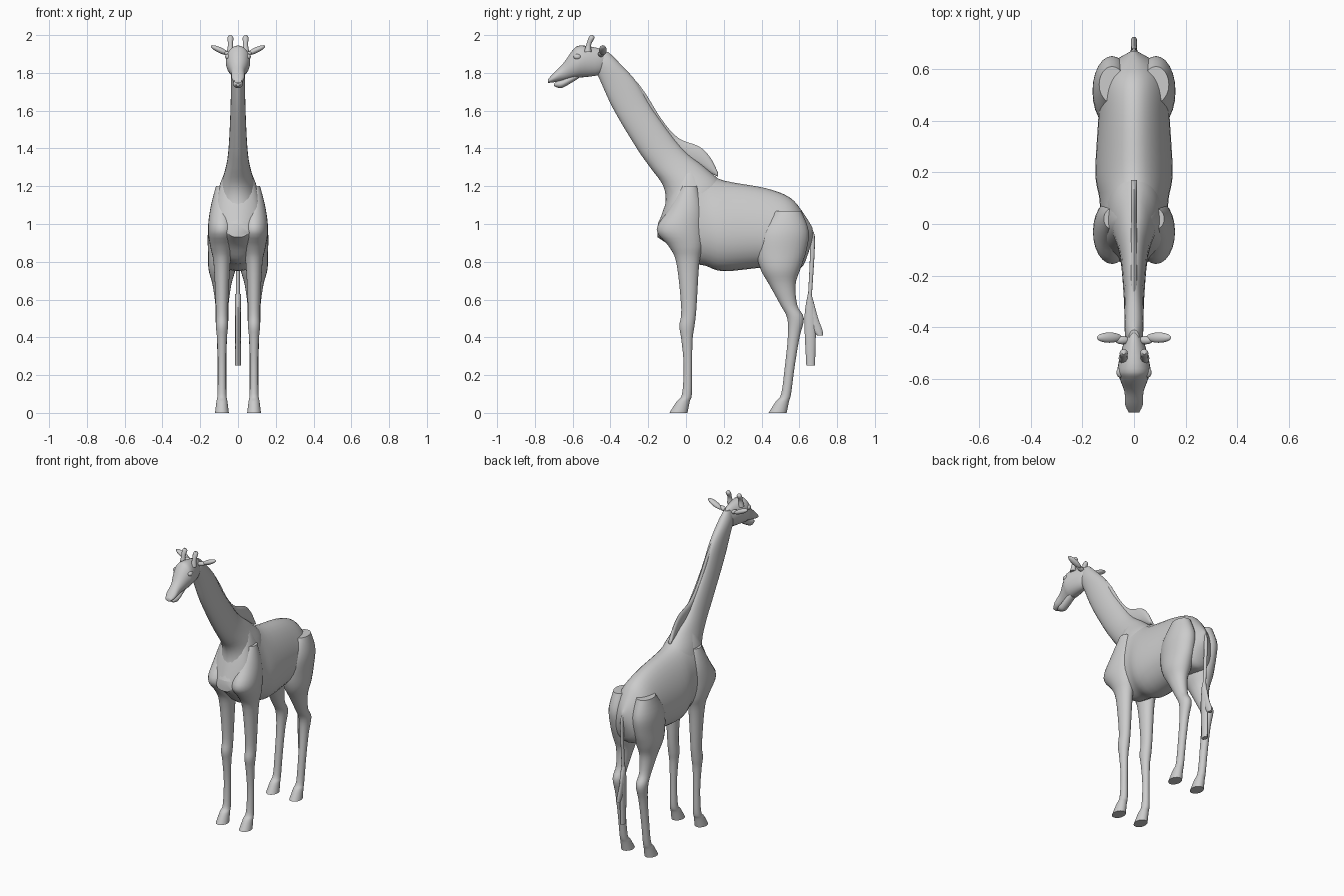
import bpy
import bmesh
from math import cos, sin, tau, radians
from mathutils import Vector, Matrix

default_cube = bpy.data.objects.get("Cube")
if default_cube:
    bpy.data.objects.remove(default_cube, do_unlink=True)

# One plain grey material for the whole animal
grey = bpy.data.materials.new("plain_grey")
grey.use_nodes = True
grey.diffuse_color = (.6, .6, .6, 1)
shader = grey.node_tree.nodes["Principled BSDF"]
shader.inputs["Base Color"].default_value = grey.diffuse_color


def finish(name, bm, mirror):
    """Turn a bmesh into a smooth shaded object, optionally on the other side."""
    if mirror:
        bmesh.ops.scale(bm, vec=(-1, 1, 1), verts=bm.verts)
    bmesh.ops.recalc_face_normals(bm, faces=bm.faces)
    mesh = bpy.data.meshes.new(name)
    bm.to_mesh(mesh)
    bm.free()
    mesh.materials.append(grey)
    obj = bpy.data.objects.new(name, mesh)
    bpy.context.collection.objects.link(obj)
    bpy.ops.object.select_all(action='DESELECT')
    obj.select_set(True)
    bpy.context.view_layer.objects.active = obj
    bpy.ops.object.shade_smooth_by_angle(angle=radians(45))


def spline(before, start, end, after, t):
    """Catmull-Rom blend from start to end."""
    leave, arrive = (end - before) / 2, (after - start) / 2
    gap = end - start
    bend = gap * 3 - leave * 2 - arrive
    return start + leave * t + bend * t * t + (leave + arrive - gap * 2) * t ** 3


def loft(name, stations, upright=False, base=0, gain=1, x=0,
         taper=0, segments=24, steps=4, mirror=False):
    """Skin oval rings. A station is position along the axis, ring centre,
    half depth and half width; a missing width follows base + gain * depth.
    Upright lofts run along z with level rings, others run along y."""
    rows = [Vector(s if len(s) == 4 else (*s, min(base + gain * s[2], .074)))
            for s in stations]
    padded = [rows[0], *rows, rows[-1]]
    sections = [spline(*padded[i:i + 4], k / steps)
                for i in range(len(rows) - 1) for k in range(steps)]
    sections.append(rows[-1])
    bm = bmesh.new()
    rings = []
    for along, centre, depth, width in sections:
        ring = []
        for k in range(segments):
            side, up = cos(tau * k / segments), sin(tau * k / segments)
            across = centre + depth * up
            y, z = (across, along) if upright else (along, across)
            ring.append(bm.verts.new((x + width * side * (1 - taper * up), y, z)))
        rings.append(ring)
    for low, high in zip(rings, rings[1:]):
        for k in range(segments):
            bm.faces.new((low[k - 1], low[k], high[k], high[k - 1]))
    bm.faces.new(rings[0])
    bm.faces.new(rings[-1])
    finish(name, bm, mirror)


def ellipsoid(name, centre, size, tilt, mirror):
    """Stretched ball, tilted sideways by some degrees."""
    place = (Matrix.Translation(centre) @ Matrix.Rotation(radians(tilt), 4, 'Y')
             @ Matrix.Diagonal((*size, 1)))
    bm = bmesh.new()
    bmesh.ops.create_uvsphere(bm, u_segments=20, v_segments=12, radius=1, matrix=place)
    finish(name, bm, mirror)


def foot(y):
    """Fetlock flaring forward into a flat hoof."""
    return [(.1, y, .026), (.06, y - .02, .035), (0, y - .045, .048)]


# Rump, barrel and chest
loft("torso", [
    (.67, .95, .03, .01),
    (.62, .92, .14, .09),
    (.55, .95, .19, .13),
    (.42, .98, .21, .135),
    (.2, .99, .24, .147),
    (.1, 1.03, .25, .132),
    (0, 1.07, .27, .125),
    (-.08, 1.03, .15, .12),
    (-.15, .96, .03, .05),
], taper=.2, segments=32)

# Neck rising from the shoulders to the skull
loft("neck", [
    (1, .01, .16, .13),
    (1.1, .04, .15, .12),
    (1.2, .04, .16, .095),
    (1.3, -.045, .145, .065),
    (1.4, -.14, .12, .05),
    (1.6, -.275, .105, .04),
    (1.75, -.355, .095, .037),
    (1.85, -.42, .07, .035),
    (1.91, -.44, .03, .02),
], upright=True)

# Mane ridge ending in a hump over the withers
loft("mane", [
    (-.43, 1.9, .015),
    (-.25, 1.7, .04),
    (-.13, 1.52, .035),
    (-.04, 1.41, .045),
    (.07, 1.36, .05),
    (.13, 1.31, .04),
    (.17, 1.26, .01),
], base=.012, gain=0, segments=12)

# Head with a separate lower jaw
loft("head", [
    (-.42, 1.87, .04, .02),
    (-.46, 1.86, .07, .04),
    (-.56, 1.86, .085, .064),
    (-.6, 1.845, .075, .055),
    (-.65, 1.805, .045, .037),
    (-.7, 1.775, .025, .034),
    (-.73, 1.757, .01, .02),
])
loft("lower_jaw", [
    (-.57, 1.79, .02),
    (-.65, 1.745, .022),
    (-.68, 1.74, .018),
    (-.7, 1.737, .006),
], base=.005, segments=16)

# Tail: thin stem, long tuft and a swept lock of hair
tail = dict(upright=True, gain=0, segments=12)
loft("tail_stem", [(.97, .65, .02), (.9, .67, .013), (.6, .655, .01)],
     base=.01, **tail)
loft("tail_tuft", [(.63, .655, .01), (.5, .657, .03), (.25, .66, .023)],
     base=.015, **tail)
loft("tail_lock", [(.61, .66, .01), (.5, .675, .025), (.44, .695, .027), (.41, .71, .015)],
     base=.012, **tail)

# Paired legs, horns, ears and eyes
for side in ("left", "right"):
    flip = side == "right"
    leg = dict(upright=True, base=.008, gain=.6, x=.085, mirror=flip)
    loft(side + "_front_leg", [
        (1.2, .02, .04),
        (1.08, 0, .09),
        (.97, -.03, .125),
        (.88, 0, .09),
        (.79, .01, .06),
        (.55, .015, .04),
        (.46, .005, .04),
        (.39, .005, .03),
        (.25, .01, .022),
    ] + foot(.005), **leg)
    loft(side + "_hind_leg", [
        (1.07, .54, .07),
        (.96, .52, .13),
        (.85, .505, .13),
        (.76, .5, .105),
        (.68, .51, .07),
        (.57, .545, .044),
        (.5, .58, .044),
        (.4, .57, .031),
        (.25, .55, .026),
    ] + foot(.53), **leg)
    loft(side + "_horn", [
        (1.91, -.52, .02),
        (1.95, -.515, .013),
        (1.985, -.5, .016),
        (2, -.5, .006),
    ], upright=True, x=.04, segments=12, mirror=flip)
    ellipsoid(side + "_ear", (.095, -.44, 1.92), (.054, .02, .015), -25, flip)
    ellipsoid(side + "_ear_root", (.045, -.45, 1.9), (.03, .016, .014), -15, flip)
    ellipsoid(side + "_eye", (.053, -.575, 1.885), (.015, .02, .015), 0, flip)
